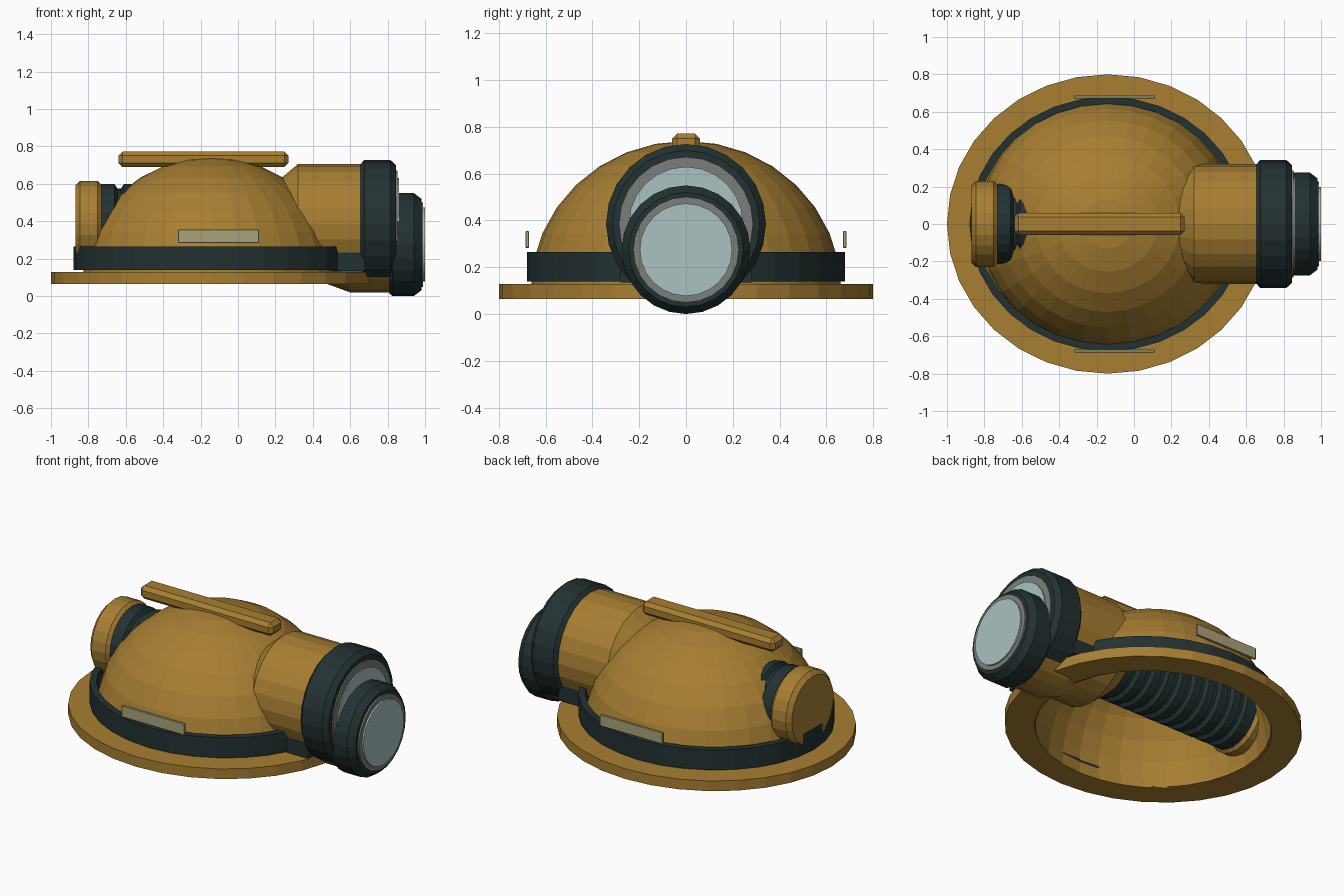
import bpy, bmesh, math
from mathutils import Matrix, Vector

if "Cube" in bpy.data.objects:
    bpy.data.objects.remove(bpy.data.objects["Cube"])


def material(name, rgb):
    m = bpy.data.materials.new(name)
    m.diffuse_color = (*rgb, 1)
    m.use_nodes = True
    m.node_tree.nodes["Principled BSDF"].inputs["Base Color"].default_value = m.diffuse_color
    return m


YELLOW = material("ochre yellow", (0.39, 0.21, 0.032))
DARK = material("dark rubber", (0.017, 0.031, 0.032))
GREY = material("grey metal", (0.20, 0.21, 0.21))
GLASS = material("pale glass", (0.40, 0.54, 0.54))
BEIGE = material("beige plate", (0.40, 0.36, 0.20))


def finish(name, bm, mat):
    bmesh.ops.remove_doubles(bm, verts=bm.verts, dist=1e-5)
    bmesh.ops.recalc_face_normals(bm, faces=bm.faces)
    me = bpy.data.meshes.new(name)
    bm.to_mesh(me)
    bm.free()
    me.materials.append(mat)
    ob = bpy.data.objects.new(name, me)
    bpy.context.collection.objects.link(ob)
    return ob


def lathe(name, profile, mat, segs=32, matrix=None, gap=0.0, closed=False):
    """Revolve (radius, height) points about z; gap leaves an opening around +x."""
    bm = bmesh.new()
    n = segs if not gap else segs + 1
    span = 2 * math.pi - 2 * gap
    rings = []
    for i in range(n):
        a = gap + span * i / segs
        rings.append([bm.verts.new((r * math.cos(a), r * math.sin(a), h)) for r, h in profile])
    count = len(profile)
    for i in range(segs):
        a, b = rings[i], rings[(i + 1) % n]
        for j in range(count if closed else count - 1):
            k = (j + 1) % count
            if profile[j][0] == 0 and profile[k][0] == 0:
                continue
            quad = [a[j], b[j], b[k], a[k]]
            if profile[j][0] == 0:
                quad.pop(1)
            elif profile[k][0] == 0:
                quad.pop(2)
            bm.faces.new(quad)
    if gap:
        bm.faces.new(rings[0])
        bm.faces.new(rings[-1])
    if matrix:
        bm.transform(matrix)
    return finish(name, bm, mat)


def along_x(name, profile, mat, z, segs=24):
    """Turned part lying along x, with (x, radius) points and closed ends."""
    pts = [(0, profile[0][0])] + [(r, x) for x, r in profile] + [(0, profile[-1][0])]
    m = Matrix.Translation((0, 0, z)) @ Matrix.Rotation(math.pi / 2, 4, 'Y')
    return lathe(name, pts, mat, segs, m)


def box(name, lo, hi, mat, bevel=0.0):
    lo, hi = Vector(lo), Vector(hi)
    bm = bmesh.new()
    bmesh.ops.create_cube(bm, size=1)
    bm.transform(Matrix.Translation((lo + hi) / 2) @ Matrix.Diagonal((*(hi - lo), 1)))
    if bevel:
        bmesh.ops.bevel(bm, geom=bm.edges[:], offset=bevel, segments=1, affect='EDGES')
    return finish(name, bm, mat)


def oval(rx, ry):
    return Matrix.Translation((-0.14, 0, 0)) @ Matrix.Diagonal((rx, ry, 1, 1))


# Hollow helmet shell, open below
outer = [(1, 0.07)]
inner = [(0.975, 0.07)]
for i in range(9):
    t = math.pi / 2 * i / 8
    r = 0 if i == 8 else math.cos(t)
    outer.append((r, 0.10 + 0.64 * math.sin(t)))
    inner.append((r * 0.975, 0.10 + 0.62 * math.sin(t)))
lathe("helmet_dome", outer + inner[::-1], YELLOW, 32, oval(0.69, 0.665), closed=True)

# Flat brim around the shell
lathe("brim", [(0.80, 0.065), (1, 0.065), (1, 0.128), (0.80, 0.128)],
      YELLOW, 32, oval(0.86, 0.80), closed=True)

# Open strap and the clips that join it to the lamp
lathe("strap", [(0.945, 0.14), (1, 0.14), (1, 0.265), (0.945, 0.265)],
      DARK, 28, oval(0.74, 0.68), gap=math.radians(23), closed=True)
for side, name in ((-1, "front_clip"), (1, "rear_clip")):
    ys = sorted((side * 0.21, side * 0.28))
    box(name, (0.49, ys[0], 0.135), (0.68, ys[1], 0.245), DARK)

# Ridge bar and side plates
box("top_bar", (-0.64, -0.06, 0.69), (0.27, 0.06, 0.772), YELLOW, 0.022)
for side, name in ((-1, "front_plate"), (1, "rear_plate")):
    ys = sorted((side * 0.671, side * 0.687))
    box(name, (-0.32, ys[0], 0.283), (0.112, ys[1], 0.355), BEIGE, 0.003)

# Main torch: tail cap, ribbed grip, head, bezel and lens
Z = 0.385
along_x("tail_cap", [(-0.87, 0.205), (-0.845, 0.23), (-0.75, 0.23), (-0.725, 0.205)], YELLOW, Z)
ribs = [(-0.73, 0.213)]
for i in range(9):
    x = -0.66 + i * 0.095
    ribs += [(x, 0.213), (x + 0.015, 0.19), (x + 0.035, 0.19), (x + 0.05, 0.213)]
along_x("ribbed_grip", ribs + [(0.22, 0.213)], DARK, Z)
along_x("lamp_head", [(0.19, 0.21), (0.32, 0.32), (0.66, 0.32)], YELLOW, Z)
along_x("lamp_bezel", [(0.655, 0.32), (0.675, 0.342), (0.815, 0.342), (0.845, 0.315)], DARK, Z)
along_x("lamp_ring", [(0.80, 0.287), (0.853, 0.287)], GREY, Z)
along_x("lamp_lens", [(0.81, 0.245), (0.86, 0.245)], GLASS, Z)

# Smaller lower lamp
Z = 0.275
along_x("lower_head", [(0.42, 0.19), (0.60, 0.256), (0.83, 0.256)], YELLOW, Z)
along_x("lower_bezel", [(0.81, 0.262), (0.825, 0.275), (0.94, 0.275), (0.98, 0.245)], DARK, Z)
along_x("lower_ring", [(0.92, 0.226), (0.99, 0.226)], GREY, Z)
along_x("lower_lens", [(0.93, 0.198), (1.0, 0.198)], GLASS, Z)
